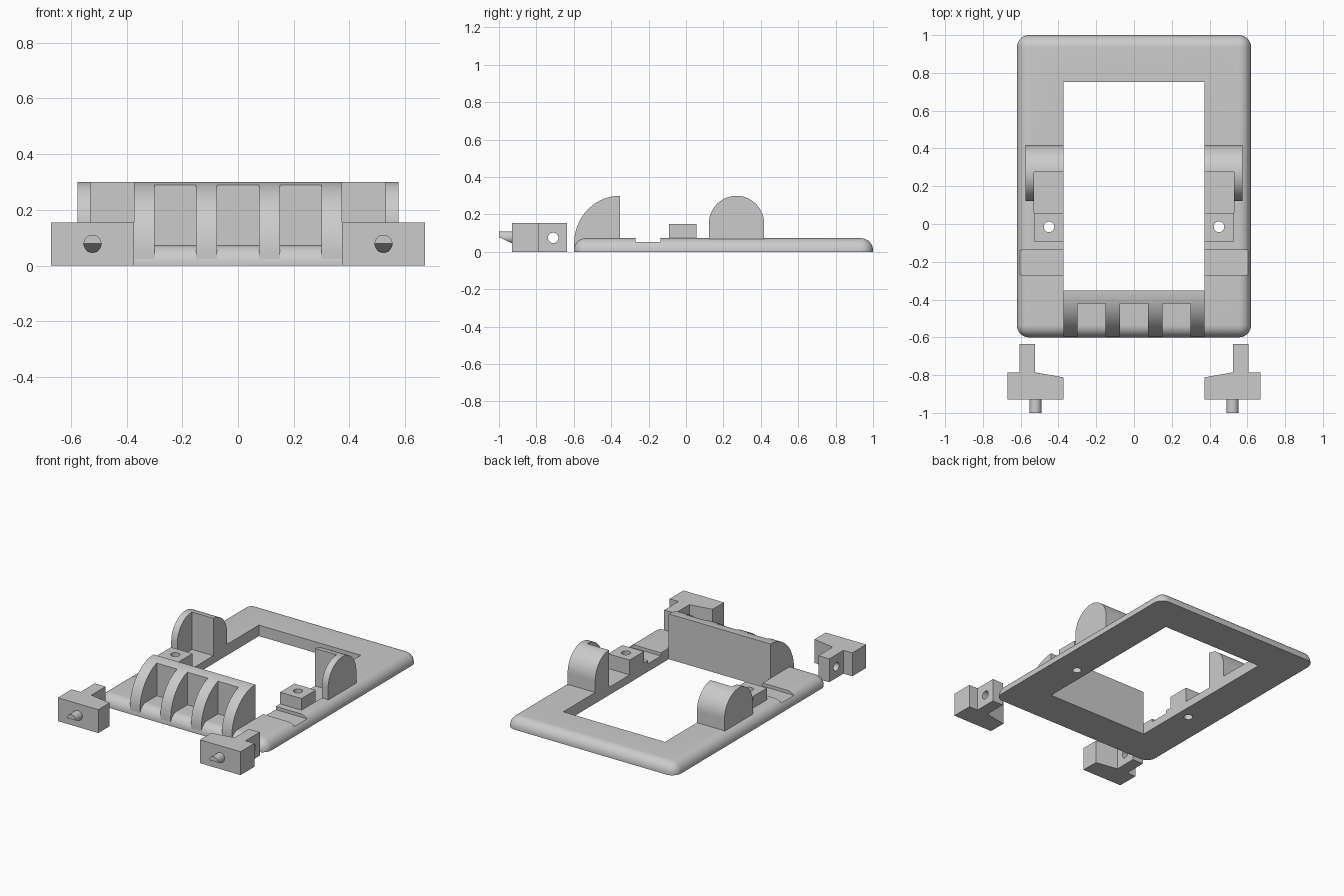
import bpy, bmesh
from math import sin, cos, pi, radians

cube = bpy.data.objects.get("Cube")
if cube:
    bpy.data.objects.remove(cube, do_unlink=True)

grey = bpy.data.materials.new("light_grey")
grey.use_nodes = True
grey.diffuse_color = (0.6, 0.6, 0.6, 1)
grey.node_tree.nodes["Principled BSDF"].inputs["Base Color"].default_value = (0.6, 0.6, 0.6, 1)


def make(name, bm, mirror=False):
    """Turn a bmesh into an object, optionally mirrored across x = 0."""
    bmesh.ops.recalc_face_normals(bm, faces=bm.faces[:])
    mesh = bpy.data.meshes.new(name)
    bm.to_mesh(mesh)
    bm.free()
    mesh.materials.append(grey)
    ob = bpy.data.objects.new(name, mesh)
    bpy.context.collection.objects.link(ob)
    if mirror:
        ob.modifiers.new("Mirror", 'MIRROR').use_mirror_merge = False
    return ob


def prism(name, points, axis, a, b, mirror=False):
    """Extrude a 2D outline along an axis from a to b."""
    place = {'x': lambda u, v, t: (t, u, v),
             'y': lambda u, v, t: (u, t, v),
             'z': lambda u, v, t: (u, v, t)}[axis]
    bm = bmesh.new()
    rings = [[bm.verts.new(place(u, v, t)) for u, v in points] for t in (a, b)]
    n = len(points)
    for ring in rings:
        bm.faces.new(ring)
    for i in range(n):
        j = (i + 1) % n
        bm.faces.new((rings[0][i], rings[0][j], rings[1][j], rings[1][i]))
    return make(name, bm, mirror)


def box(name, x, y, z, mirror=False):
    outline = [(x[0], y[0]), (x[1], y[0]), (x[1], y[1]), (x[0], y[1])]
    return prism(name, outline, 'z', z[0], z[1], mirror)


def arc(cu, cv, ru, rv, start, end, steps):
    angles = [radians(start + (end - start) * i / steps) for i in range(steps + 1)]
    return [(cu + ru * cos(t), cv + rv * sin(t)) for t in angles]


def circle(cu, cv, r):
    return arc(cu, cv, r, r, 0, 360, 32)[:-1]


def finish(ob, *cutters):
    """Cut the part, bake its modifiers and shade it."""
    for c in cutters:
        c.hide_render = True
        mod = ob.modifiers.new("Cut", 'BOOLEAN')
        mod.operation, mod.solver, mod.object = 'DIFFERENCE', 'EXACT', c
    bpy.context.view_layer.update()
    deps = bpy.context.evaluated_depsgraph_get()
    mesh = bpy.data.meshes.new_from_object(ob.evaluated_get(deps))
    ob.modifiers.clear()
    ob.data = mesh
    for c in cutters:
        bpy.data.objects.remove(c, do_unlink=True)
    mesh.shade_smooth()
    mesh.set_sharp_from_angle(angle=radians(30))


INNER, TOP, FLOOR = 0.373, 0.073, 0.052

# Base frame: rounded slab with a window, notches, pockets and screw holes
bm = bmesh.new()
bmesh.ops.create_cube(bm, size=1)
for v in bm.verts:
    v.co = (v.co.x * 1.24, v.co.y * 1.6 + 0.2, (v.co.z + 0.5) * TOP)
rim = [e for e in bm.edges if any(v.co.z > 0.01 for v in e.verts)]
bmesh.ops.bevel(bm, geom=rim, offset=0.065, segments=10, profile=0.5, affect='EDGES')
frame = make("base_frame", bm)
finish(frame,
       box("window_cutter", (-INNER, INNER), (-0.352, 0.752), (-1, 1)),
       box("notch_cutter", (0.3, 0.7), (-0.27, -0.137), (FLOOR, 1), True),
       box("pocket_cutter", (0.3, 0.53), (-0.09, 0.275), (FLOOR, 1), True),
       prism("screw_cutter", circle(0.45, -0.015, 0.028), 'z', -1, 1, True))

# Front guard: quarter-round ridge with three slots
profile = arc(-0.352, 0.045, 0.246, 0.255, 90, 180, 24) + [(-0.598, 0.01), (-0.352, 0.01)]
guard = prism("front_guard", profile, 'x', -INNER, INNER)
slots = [box("slot_cutter", (x - 0.075, x + 0.075), (-0.8, -0.422), (-1, 1))
         for x in (-0.225, 0, 0.225)]
finish(guard, *slots)

# Round-topped ears with an inner recess
profile = arc(0.27, 0.15, 0.148, 0.15, 0, 180, 32) + [(0.122, 0.03), (0.418, 0.03)]
ears = prism("side_ears", profile, 'x', INNER, 0.575, True)
finish(ears, box("recess_cutter", (0.3, 0.53), (0, 0.275), (-1, 1), True))

# Drilled mounting blocks
blocks = box("mounting_blocks", (INNER, 0.53), (-0.092, 0.057), (0.03, 0.15), True)
finish(blocks, prism("drill_cutter", circle(0.45, -0.015, 0.028), 'z', -1, 1, True))

# Loose latches: tapered bar with a cross-drilled tail
outline = [(INNER, -0.93), (0.67, -0.93), (0.67, -0.785), (0.605, -0.785),
           (0.605, -0.636), (0.525, -0.636), (0.525, -0.785), (INNER, -0.812)]
latches = prism("latches", outline, 'z', 0, 0.155, True)
finish(latches, prism("pin_cutter", circle(-0.71, 0.075, 0.028), 'x', 0.45, 0.7, True))

# Latch pegs with a sloped underside
pegs = prism("latch_pegs", circle(0.522, 0.078, 0.032), 'y', -1, -0.92, True)
finish(pegs, prism("slope_cutter", [(-1.02, 0.088), (-0.93, 0.046), (-0.93, 0), (-1.02, 0)],
                   'x', 0.4, 0.65, True))
